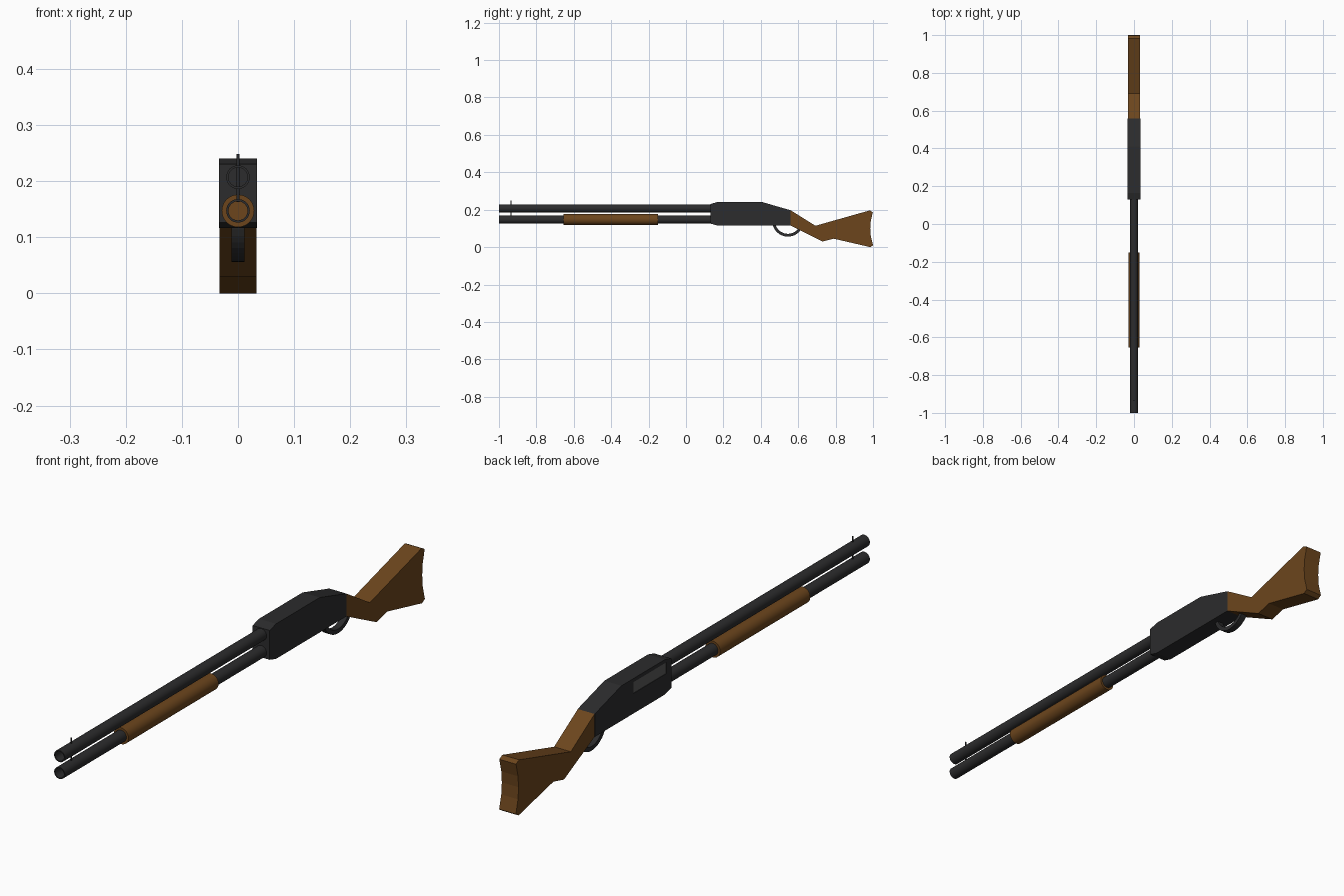
import bpy, bmesh, math
from mathutils import Vector

if "Cube" in bpy.data.objects:
    bpy.data.objects.remove(bpy.data.objects["Cube"])


def material(name, rgb):
    m = bpy.data.materials.new(name)
    m.diffuse_color = (*rgb, 1)
    m.use_nodes = True
    m.node_tree.nodes["Principled BSDF"].inputs["Base Color"].default_value = m.diffuse_color
    return m


STEEL = material("dark_steel", (0.025, 0.025, 0.026))
WOOD = material("walnut", (0.15, 0.06, 0.012))
BOLT = material("bolt_grey", (0.1, 0.1, 0.1))


def finish(bm, name, mat, smooth=False):
    bmesh.ops.recalc_face_normals(bm, faces=bm.faces)
    me = bpy.data.meshes.new(name)
    bm.to_mesh(me)
    bm.free()
    me.materials.append(mat)
    ob = bpy.data.objects.new(name, me)
    bpy.context.collection.objects.link(ob)
    if smooth:
        bpy.ops.object.select_all(action='DESELECT')
        ob.select_set(True)
        bpy.context.view_layer.objects.active = ob
        bpy.ops.object.shade_smooth_by_angle(angle=math.radians(35))
    return ob


def slab(name, profile, half, mat, x=0.0):
    """Extrude a (y, z) side profile across x."""
    bm = bmesh.new()
    face = bm.faces.new([bm.verts.new((x - half, y, z)) for y, z in profile])
    ext = bmesh.ops.extrude_face_region(bm, geom=[face])
    moved = [v for v in ext["geom"] if isinstance(v, bmesh.types.BMVert)]
    bmesh.ops.translate(bm, verts=moved, vec=(2 * half, 0, 0))
    return finish(bm, name, mat)


def lathe(name, profile, z, mat, closed, n=32):
    """Spin a (radius, y) profile about a line along y at height z."""
    bm = bmesh.new()
    vs = [bm.verts.new((r, y, z)) for r, y in profile]
    edges = [bm.edges.new(p) for p in zip(vs, vs[1:])]
    if closed:
        edges.append(bm.edges.new((vs[-1], vs[0])))
    bmesh.ops.spin(bm, geom=vs + edges, cent=(0, 0, z), axis=(0, 1, 0),
                   angle=math.tau, steps=n)
    bmesh.ops.remove_doubles(bm, verts=bm.verts, dist=1e-5)
    return finish(bm, name, mat, True)


def pipe(name, r_out, r_in, y0, y1, z, mat):
    return lathe(name, [(r_out, y0), (r_out, y1), (r_in, y1), (r_in, y0)], z, mat, True)


# Barrel and magazine tube, both open at the muzzle
pipe("barrel", 0.021, 0.017, -1.0, 0.15, 0.207, STEEL)
pipe("magazine_tube", 0.021, 0.017, -1.0, 0.15, 0.147, STEEL)

# Wooden sliding grip, solid so it closes the tube
lathe("pump_grip", [(0, -0.655), (0.029, -0.655), (0.029, -0.15), (0, -0.15)],
      0.147, WOOD, False)

# Front sight post running through the barrel
bm = bmesh.new()
bmesh.ops.create_cone(bm, cap_ends=True, segments=12, radius1=0.0025,
                      radius2=0.0025, depth=0.085)
bmesh.ops.translate(bm, verts=bm.verts, vec=(0, -0.935, 0.2055))
finish(bm, "front_sight", STEEL, True)

# Receiver with chamfered nose and sloping tail
receiver = slab("receiver", [(0.13, 0.126), (0.165, 0.116), (0.559, 0.116),
                             (0.559, 0.197), (0.41, 0.24), (0.165, 0.24),
                             (0.13, 0.23)], 0.0335, STEEL)

# Ejection port: shallow pocket on the left side with the bolt showing
port = [(0.158, 0.187), (0.342, 0.187), (0.342, 0.227), (0.158, 0.227)]
cutter = slab("port_cutter", port, 0.004, STEEL, x=-0.0345)
cutter.hide_render = True
cutter.hide_viewport = True
cut = receiver.modifiers.new("port", 'BOOLEAN')
cut.operation = 'DIFFERENCE'
cut.solver = 'EXACT'
cut.object = cutter
slab("bolt", port, 0.001, BOLT, x=-0.0306)

# Stock with narrow wrist and hollowed butt
slab("stock", [(0.559, 0.197), (0.692, 0.114), (0.982, 0.196), (0.999, 0.187),
               (0.988, 0.14), (0.985, 0.1), (0.988, 0.058), (1.0, 0.01),
               (0.985, 0.0), (0.79, 0.045), (0.73, 0.03), (0.559, 0.116)],
     0.0328, WOOD)

# Trigger guard: flat strip bent into a half ring
N = 20
arc = [math.pi + math.pi * i / N for i in range(N + 1)]
cy, cz = 0.545, 0.14
outer = [(cy + 0.084 * math.cos(a), cz + 0.084 * math.sin(a)) for a in arc]
inner = [(cy + 0.069 * math.cos(a), cz + 0.069 * math.sin(a)) for a in reversed(arc)]
slab("trigger_guard", outer + inner, 0.0115, STEEL)
